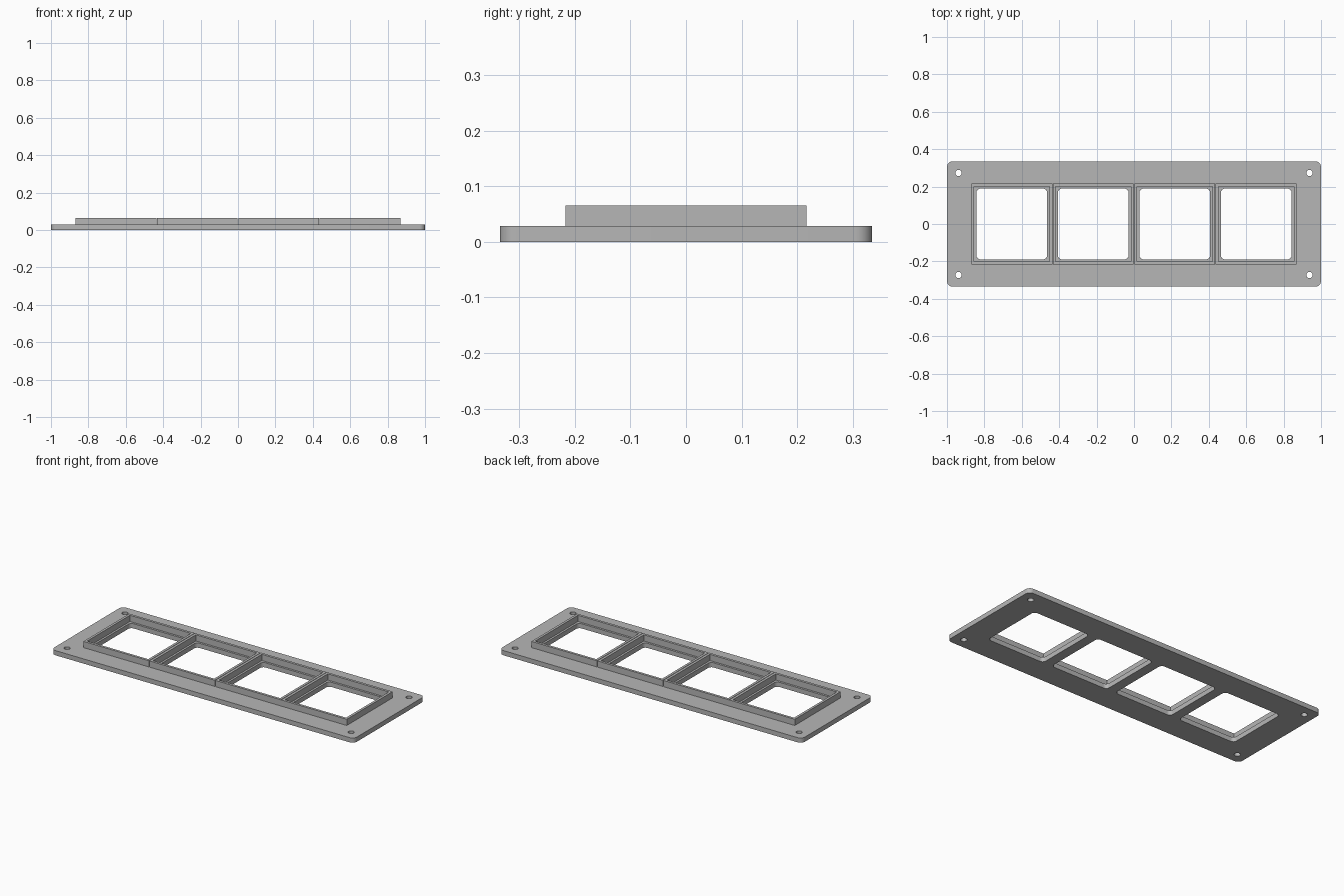
import bpy
import bmesh
from math import cos, sin, pi, radians

cube = bpy.data.objects.get("Cube")
if cube:
    bpy.data.objects.remove(cube, do_unlink=True)

PLATE_TOP, FRAME_TOP = 0.028, 0.065
PITCH, FRAME, WALL, OPENING = 0.4357, 0.433, 0.015, 0.378
CENTRES = [(i - 1.5) * PITCH for i in range(4)]

grey = bpy.data.materials.new("grey plastic")
grey.use_nodes = True
grey.diffuse_color = (0.47, 0.47, 0.47, 1)
grey.node_tree.nodes["Principled BSDF"].inputs["Base Color"].default_value = grey.diffuse_color


def rounded_rect(cx, cy, w, d, r=0, steps=8):
    """Outline of a rectangle, with optional round corners."""
    if r == 0:
        return [(cx + sx * w / 2, cy + sy * d / 2)
                for sx, sy in ((1, 1), (-1, 1), (-1, -1), (1, -1))]
    points = []
    for quarter, (sx, sy) in enumerate(((1, 1), (-1, 1), (-1, -1), (1, -1))):
        for k in range(steps + 1):
            a = (quarter + k / steps) * pi / 2
            points.append((cx + sx * (w / 2 - r) + r * cos(a),
                           cy + sy * (d / 2 - r) + r * sin(a)))
    return points


def circle(cx, cy, r, steps=32):
    return [(cx + r * cos(2 * pi * k / steps), cy + r * sin(2 * pi * k / steps))
            for k in range(steps)]


def slab(name, outlines, bottom, top):
    """Solid slab: the first outline is the rim, the others are holes."""
    curve = bpy.data.curves.new(name, "CURVE")
    curve.dimensions = "2D"
    curve.fill_mode = "BOTH"
    curve.extrude = (top - bottom) / 2
    for points in outlines:
        spline = curve.splines.new("POLY")
        spline.points.add(len(points) - 1)
        for p, (x, y) in zip(spline.points, points):
            p.co = (x, y, 0, 1)
        spline.use_cyclic_u = True
    obj = bpy.data.objects.new(name, curve)
    bpy.context.collection.objects.link(obj)
    bpy.ops.object.select_all(action="DESELECT")
    obj.select_set(True)
    bpy.context.view_layer.objects.active = obj
    bpy.ops.object.convert(target="MESH")
    obj = bpy.context.object

    # Weld caps to walls and lift to height
    bm = bmesh.new()
    bm.from_mesh(obj.data)
    bmesh.ops.remove_doubles(bm, verts=bm.verts, dist=0.0001)
    bmesh.ops.recalc_face_normals(bm, faces=bm.faces)
    bmesh.ops.translate(bm, verts=bm.verts, vec=(0, 0, (bottom + top) / 2))
    bm.to_mesh(obj.data)
    bm.free()
    obj.data.materials.clear()
    obj.data.materials.append(grey)
    bpy.ops.object.shade_smooth_by_angle(angle=radians(30))
    return obj


# Base plate with four windows and four screw holes
outlines = [rounded_rect(0, 0, 2, 0.67, 0.03)]
outlines += [rounded_rect(x, 0, OPENING, OPENING, 0.022) for x in CENTRES]
outlines += [circle(sx * 0.938, sy * 0.273, 0.017) for sx in (-1, 1) for sy in (-1, 1)]
slab("base_plate", outlines, 0, PLATE_TOP)

# Raised square frame round each window, leaving a narrow ledge inside
for i, x in enumerate(CENTRES):
    inner = FRAME - 2 * WALL
    slab(f"window_frame_{i + 1}",
         [rounded_rect(x, 0, FRAME, FRAME), rounded_rect(x, 0, inner, inner)],
         PLATE_TOP, FRAME_TOP)
